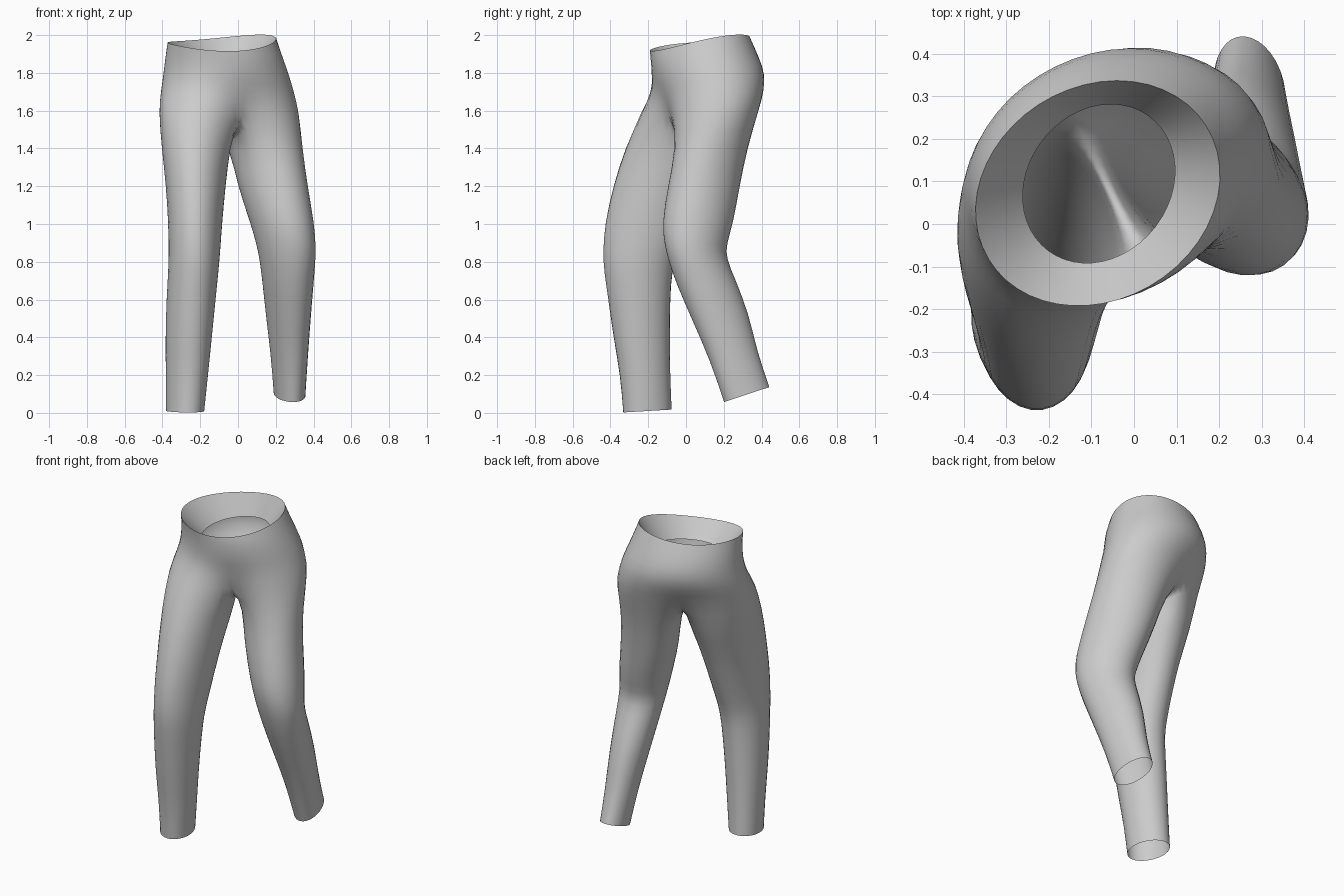
import bpy, bmesh
from math import sin, cos, pi, radians, asin, exp
from mathutils import Vector

default_cube = bpy.data.objects.get("Cube")
if default_cube:
    bpy.data.objects.remove(default_cube, do_unlink=True)

cloth = bpy.data.materials.new("grey_cloth")
cloth.use_nodes = True
cloth.diffuse_color = (0.6, 0.6, 0.6, 1)
cloth.node_tree.nodes["Principled BSDF"].inputs["Base Color"].default_value = cloth.diffuse_color

HALF = 12                                   # segments on each side of the hips
INNER = 6                                   # segments along the crotch seam
FRONT, BACK = radians(-73), radians(112)    # directions of the centre seams
SWELL = 1.02                                # makes up for subdivision shrinkage


def spread(start, end, count):
    return [start + (end - start) * i / count for i in range(count)]


def section(angles, box, skew=0.0):
    """Points of a skewed ellipse filling the box x0, x1, y0, y1."""
    x0, x1, y0, y1 = box
    shift = asin(skew)
    return [Vector(((x0 + x1) / 2 + (x1 - x0) / 2 * SWELL * cos(a),
                    (y0 + y1) / 2 + (y1 - y0) / 2 * SWELL * sin(a + shift), 0))
            for a in angles]


def pinch(points, angles, box, front, back):
    """Draw the points near the two centre seams in towards the middle."""
    middle = Vector(((box[0] + box[1]) / 2, (box[2] + box[3]) / 2, 0))
    for p, a in zip(points, angles):
        for seam, amount in ((FRONT, front), (BACK, back)):
            gap = (a - seam + pi) % (2 * pi) - pi
            p -= (p - middle) * amount * exp(-(gap / 0.4) ** 2)


def add_loop(bm, points):
    return [bm.verts.new(p) for p in points]


def bridge(bm, upper, lower):
    count = len(upper)
    for i in range(count):
        j = (i + 1) % count
        bm.faces.new((upper[i], lower[i], lower[j], upper[j]))


def finish(bm, name):
    bmesh.ops.recalc_face_normals(bm, faces=bm.faces)
    mesh = bpy.data.meshes.new(name)
    bm.to_mesh(mesh)
    bm.free()
    mesh.materials.append(cloth)
    mesh.shade_smooth()
    obj = bpy.data.objects.new(name, mesh)
    bpy.context.collection.objects.link(obj)
    subdivision = obj.modifiers.new("smooth_cloth", "SUBSURF")
    subdivision.levels = subdivision.render_levels = 1


hip_angles = spread(FRONT, BACK, HALF) + spread(BACK, FRONT + 2 * pi, HALF)


def waist_rim():
    """Wavy top edge, low at the front and high at the back left."""
    points = section(hip_angles, (-0.37, 0.2, -0.19, 0.335), 0.16)
    for p, a in zip(points, hip_angles):
        p.z = 1.961 + 0.01 * (cos(a) + cos(2 * a) + sin(2 * a)) + 0.036 * sin(a)
    return points


# Hips: height, box, skew, front pinch, back pinch
hips = [
    (1.88, (-0.382, 0.235, -0.185, 0.385), 0.13, 0, 0),
    (1.79, (-0.392, 0.268, -0.178, 0.417), 0.15, 0, 0),
    (1.7, (-0.405, 0.293, -0.185, 0.412), 0.22, 0.1, 0.03),
    (1.6, (-0.417, 0.32, -0.24, 0.385), 0.32, 0.36, 0.12),
]

# Legs: height, box, slope from front to back
left_leg = [
    (1.4, (-0.04, 0.342, -0.055, 0.325), 0),
    (1.2, (0.0, 0.37, -0.097, 0.285), 0),
    (1.0, (0.07, 0.405, -0.13, 0.25), 0),
    (0.89, (0.1, 0.412, -0.114, 0.215), 0),
    (0.82, (0.115, 0.412, -0.098, 0.213), 0),
    (0.7, (0.13, 0.402, -0.057, 0.262), 0.05),
    (0.5, (0.15, 0.385, 0.038, 0.335), 0.15),
    (0.3, (0.175, 0.37, 0.13, 0.375), 0.25),
    (0.097, (0.19, 0.357, 0.2, 0.442), 0.33),
]
right_leg = [
    (1.4, (-0.405, -0.045, -0.325, 0.18), 0),
    (1.2, (-0.382, -0.068, -0.387, 0.085), 0),
    (1.0, (-0.37, -0.086, -0.432, 0.015), 0),
    (0.85, (-0.368, -0.096, -0.442, -0.04), 0),
    (0.75, (-0.37, -0.105, -0.435, -0.075), 0),
    (0.6, (-0.38, -0.12, -0.412, -0.083), 0),
    (0.4, (-0.385, -0.14, -0.385, -0.086), 0),
    (0.2, (-0.383, -0.16, -0.348, -0.083), 0),
    (0.01, (-0.382, -0.18, -0.333, -0.075), 0.06),
]

# Trousers: waist, hips, then both legs joined at the crotch seam
bm = bmesh.new()
loop = add_loop(bm, waist_rim())
for z, box, skew, front, back in hips:
    points = section(hip_angles, box, skew)
    pinch(points, hip_angles, box, front, back)
    for p in points:
        p.z = z
    lower = add_loop(bm, points)
    bridge(bm, loop, lower)
    loop = lower

front_seam, back_seam = loop[0], loop[HALF]
crotch = []
for i in range(1, INNER):
    s = i / INNER
    p = front_seam.co.lerp(back_seam.co, s)
    p.z -= 0.115 * sin(pi * s)
    crotch.append(bm.verts.new(p))

# Each leg: top loop, rings, seam angles, skew at the thigh and at the ankle
left_top = loop[:HALF + 1] + crotch[::-1]
right_top = loop[HALF:] + [front_seam] + crotch
for top, rings, start, end, thigh, ankle in (
        (left_top, left_leg, -117, 157, -0.2, -0.22),
        (right_top, right_leg, 73, 345, 0.06, -0.18)):
    a, b = radians(start), radians(end)
    angles = spread(a, b, HALF) + spread(b, a + 2 * pi, INNER)
    upper = top
    for i, (z, box, slope) in enumerate(rings):
        skew = thigh + (ankle - thigh) * i / (len(rings) - 1)
        points = section(angles, box, skew)
        for p in points:
            p.z = z + slope * (p.y - (box[2] + box[3]) / 2)
        lower = add_loop(bm, points)
        bridge(bm, upper, lower)
        upper = lower
finish(bm, "trousers")

# Waist lining: funnel sloping down and inward from the rim
bm = bmesh.new()
opening = section(hip_angles, (-0.26, 0.095, -0.09, 0.28), 0.16)
for p in opening:
    p.z = 1.825 + 0.05 * p.x + 0.12 * p.y
bridge(bm, add_loop(bm, waist_rim()), add_loop(bm, opening))
finish(bm, "waist_lining")
